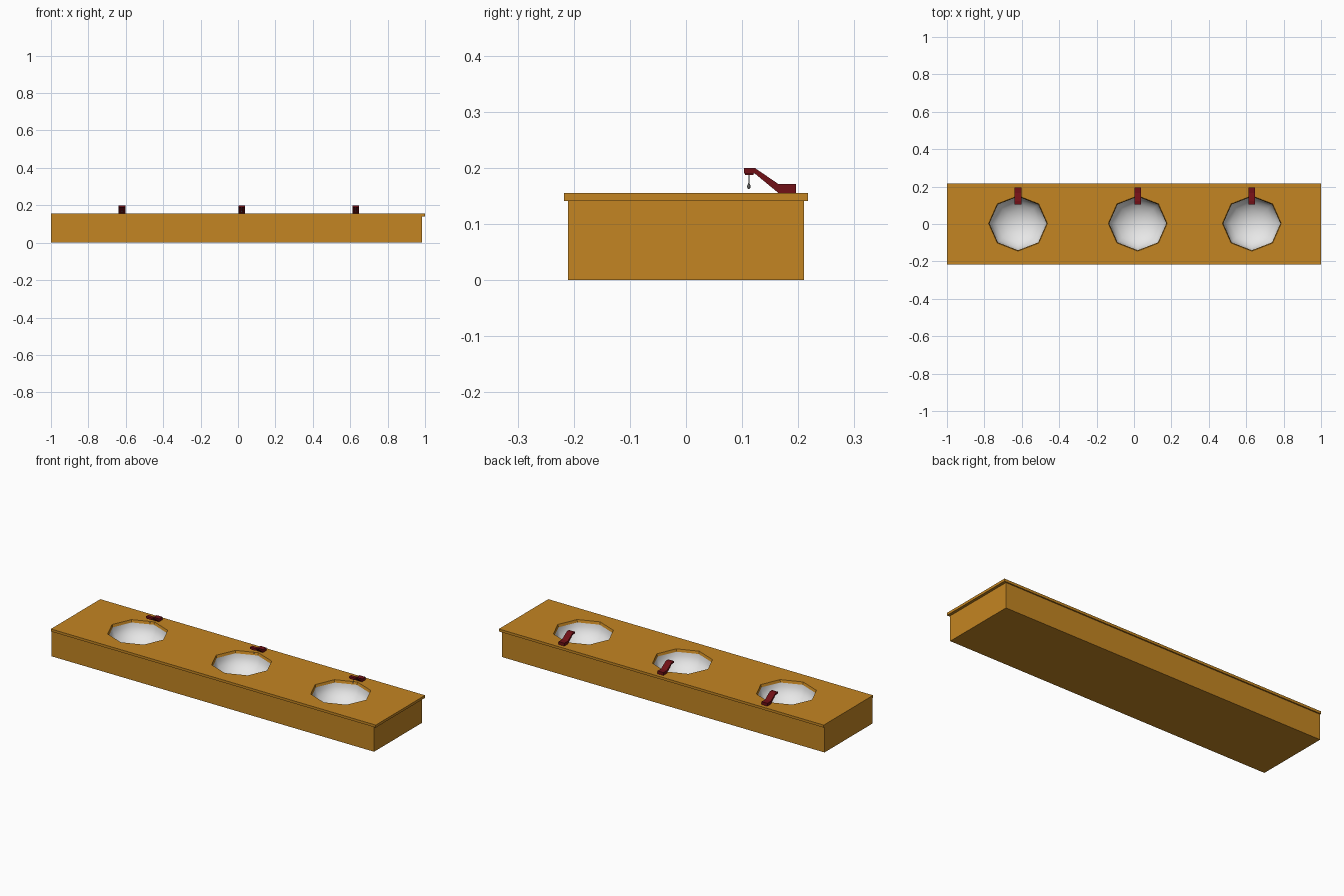
import bpy, bmesh, math

if "Cube" in bpy.data.objects:
    bpy.data.objects.remove(bpy.data.objects["Cube"])

def material(name, rgb):
    m = bpy.data.materials.new(name)
    m.diffuse_color = (*rgb, 1)
    m.use_nodes = True
    m.node_tree.nodes["Principled BSDF"].inputs["Base Color"].default_value = m.diffuse_color
    return m

WOOD = material("honey_wood", (0.55, 0.235, 0.016))
RED = material("dark_red", (0.16, 0.005, 0.008))
WHITE = material("white_basin", (0.80, 0.80, 0.80))
GREY = material("grey_metal", (0.25, 0.25, 0.25))

def make(name, verts, faces, mat, smooth=False, fix=True):
    me = bpy.data.meshes.new(name)
    me.from_pydata(verts, [], faces)
    if fix:
        bm = bmesh.new()
        bm.from_mesh(me)
        bmesh.ops.recalc_face_normals(bm, faces=bm.faces)
        bm.to_mesh(me)
        bm.free()
    me.materials.append(mat)
    for p in me.polygons:
        p.use_smooth = smooth
    ob = bpy.data.objects.new(name, me)
    bpy.context.collection.objects.link(ob)
    return ob

def box(name, x0, x1, y0, y1, z0, z1, mat, top=True):
    v = [(x, y, z) for z in (z0, z1) for x, y in ((x0, y0), (x1, y0), (x1, y1), (x0, y1))]
    f = [(3, 2, 1, 0)] + [(i, (i + 1) % 4, (i + 1) % 4 + 4, i + 4) for i in range(4)]
    if top:
        f.append((4, 5, 6, 7))
    return make(name, v, f, mat, fix=False)

def lathe(name, cx, cy, rings, n, mat, squash=1.0, cap_top=True, smooth=False):
    """Stack of n-sided rings (radius, z) listed bottom to top."""
    v = [(cx + r * math.cos(2 * math.pi * i / n), cy + squash * r * math.sin(2 * math.pi * i / n), z)
         for r, z in rings for i in range(n)]
    f = [(k * n + i, k * n + (i + 1) % n, (k + 1) * n + (i + 1) % n, (k + 1) * n + i)
         for k in range(len(rings) - 1) for i in range(n)]
    f.append(tuple(reversed(range(n))))
    if cap_top:
        f.append(tuple(range((len(rings) - 1) * n, len(rings) * n)))
    else:
        f = [tuple(reversed(q)) for q in f]   # open bowl: faces look inwards
    return make(name, v, f, mat, smooth, fix=False)

# cabinet body (open under the counter) and overhanging counter top
box("cabinet", -1, 0.985, -0.21, 0.21, 0, 0.141, WOOD, top=False)
counter = box("counter_top", -1, 1, -0.217, 0.217, 0.141, 0.155, WOOD)

# faucet side profile (y, z)
PROFILE = [(0.103, 0.2), (0.1225, 0.2), (0.165, 0.171), (0.196, 0.171),
           (0.196, 0.155), (0.165, 0.155), (0.1225, 0.190), (0.103, 0.190)]

for k, cx in enumerate((-0.62, 0.02, 0.63), 1):
    # octagonal opening, slightly tapered
    cutter = lathe(f"opening_cutter_{k}", cx, 0.003, [(0.149, 0.13), (0.161, 0.165)], 8, WOOD, 0.94)
    cutter.hide_render = True
    cutter.hide_viewport = True
    cut = counter.modifiers.new(f"opening_{k}", 'BOOLEAN')
    cut.operation, cut.solver, cut.object = 'DIFFERENCE', 'EXACT', cutter

    # basin bowl
    rings = [(0.154 * math.sin(a), 0.142 - 0.105 * math.cos(a))
             for a in (math.radians(d) for d in (12, 30, 48, 64, 78, 90))]
    lathe(f"basin_{k}", cx, 0.003, rings, 8, WHITE, 0.94, cap_top=False, smooth=True)

    # faucet body, extruded profile
    n = len(PROFILE)
    v = [(cx + s * 0.018, y, z) for s in (-1, 1) for y, z in PROFILE]
    f = [(i, (i + 1) % n, (i + 1) % n + n, i + n) for i in range(n)]
    f += [tuple(range(n)), tuple(range(n, 2 * n))]
    make(f"faucet_{k}", v, f, RED)

    # nozzle plate and hanging drop
    box(f"nozzle_{k}", cx - 0.014, cx + 0.014, 0.105, 0.120, 0.187, 0.1905, RED)
    lathe(f"water_drop_{k}", cx, 0.112,
          [(0.001, 0.162), (0.003, 0.165), (0.003, 0.168), (0.001, 0.173), (0.001, 0.188)], 8, GREY)
